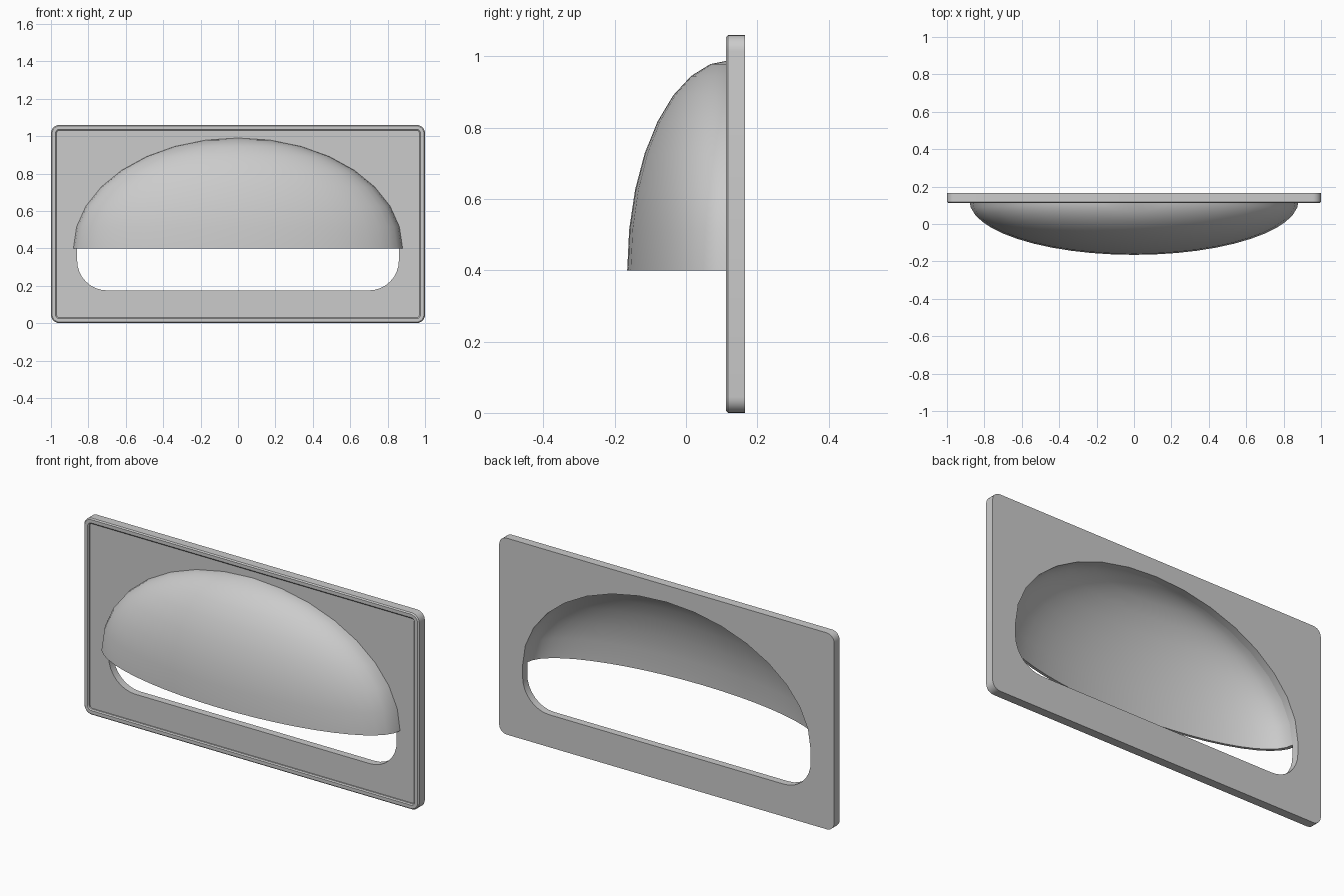
import bpy, bmesh
from math import sin, cos, pi, radians

cube = bpy.data.objects.get("Cube")
if cube:
    bpy.data.objects.remove(cube, do_unlink=True)

grey = bpy.data.materials.new("light grey")
grey.use_nodes = True
grey.diffuse_color = (0.6, 0.6, 0.6, 1)
grey.node_tree.nodes["Principled BSDF"].inputs["Base Color"].default_value = (0.6, 0.6, 0.6, 1)

HEIGHT, FLOOR, BACK = 1.06, 0.125, 0.165   # plate height, recessed face and back face
SPLIT = 0.4                                # height of the hood's open lower edge


def finish(bm, name):
    bmesh.ops.recalc_face_normals(bm, faces=bm.faces[:])
    mesh = bpy.data.meshes.new(name)
    bm.to_mesh(mesh)
    bm.free()
    mesh.materials.append(grey)
    obj = bpy.data.objects.new(name, mesh)
    bpy.context.collection.objects.link(obj)
    bpy.ops.object.select_all(action='DESELECT')
    obj.select_set(True)
    bpy.context.view_layer.objects.active = obj
    bpy.ops.object.shade_smooth_by_angle(angle=radians(35))
    return obj


def arc(cx, cz, rx, rz, start, end, steps):
    angles = [radians(start + (end - start) * i / steps) for i in range(steps + 1)]
    return [(cx + rx * cos(a), cz + rz * sin(a)) for a in angles]


def rounded_rect(inset):
    r = max(0.045 - inset, 0.012)
    w, h = 1 - inset - r, HEIGHT / 2 - inset - r
    pts = []
    for k, (sx, sz) in enumerate([(1, 1), (-1, 1), (-1, -1), (1, -1)]):
        pts += arc(sx * w, HEIGHT / 2 + sz * h, r, r, 90 * k, 90 * k + 90, 6)
    return pts


def ring(bm, pts, y):
    return [bm.verts.new((x, y, z)) for x, z in pts]


def bridge(bm, a, b):
    for i in range(len(a)):
        j = (i + 1) % len(a)
        bm.faces.new((a[i], a[j], b[j], b[i]))


def fill_between(bm, outer, inner):
    edges = []
    for loop in (outer, inner):
        for i, v in enumerate(loop):
            w = loop[(i + 1) % len(loop)]
            edges.append(bm.edges.get((v, w)) or bm.edges.new((v, w)))
    bmesh.ops.triangle_fill(bm, edges=edges, use_beauty=True, normal=(0, -1, 0))


# Plate with a raised, bevelled rim and a rounded hand opening
bm = bmesh.new()
section = [(0, BACK), (0, 0.118), (0.006, 0.112), (0.024, 0.112), (0.03, 0.117), (0.03, FLOOR)]
rings = [ring(bm, rounded_rect(inset), y) for inset, y in section]
for a, b in zip(rings, rings[1:]):
    bridge(bm, a, b)
opening = (arc(0, SPLIT, 0.86, 0.57, 0, 180, 16)
           + arc(-0.70, 0.335, 0.16, 0.16, 180, 270, 8)
           + arc(0.70, 0.335, 0.16, 0.16, 270, 360, 8))
hole_front, hole_back = ring(bm, opening, FLOOR), ring(bm, opening, BACK)
bridge(bm, hole_front, hole_back)
fill_between(bm, rings[-1], hole_front)
fill_between(bm, rings[0], hole_back)
finish(bm, "plate")

# Hollow hood: outer and inner quarter ellipsoids joined along the lower edge
bm = bmesh.new()
ROWS, COLS = 8, 24


def quarter_shell(rx, ry, rz):
    rows = []
    for i in range(ROWS):
        t = pi / 2 * i / ROWS
        rows.append([bm.verts.new((rx * cos(t) * cos(pi * j / COLS),
                                   FLOOR - ry * cos(t) * sin(pi * j / COLS),
                                   SPLIT + rz * sin(t))) for j in range(COLS + 1)])
    top = bm.verts.new((0, FLOOR, SPLIT + rz))
    for a, b in zip(rows, rows[1:]):
        for j in range(COLS):
            bm.faces.new((a[j], a[j + 1], b[j + 1], b[j]))
    for j in range(COLS):
        bm.faces.new((rows[-1][j], rows[-1][j + 1], top))
    return rows, top


outer, outer_top = quarter_shell(0.88, 0.29, 0.59)
inner, inner_top = quarter_shell(0.86, 0.275, 0.57)
for j in range(COLS):
    bm.faces.new((outer[0][j], outer[0][j + 1], inner[0][j + 1], inner[0][j]))
# Back edge resting on the plate
for j in (0, COLS):
    for i in range(ROWS - 1):
        bm.faces.new((outer[i][j], outer[i + 1][j], inner[i + 1][j], inner[i][j]))
    bm.faces.new((outer[-1][j], outer_top, inner_top, inner[-1][j]))
finish(bm, "hood")
